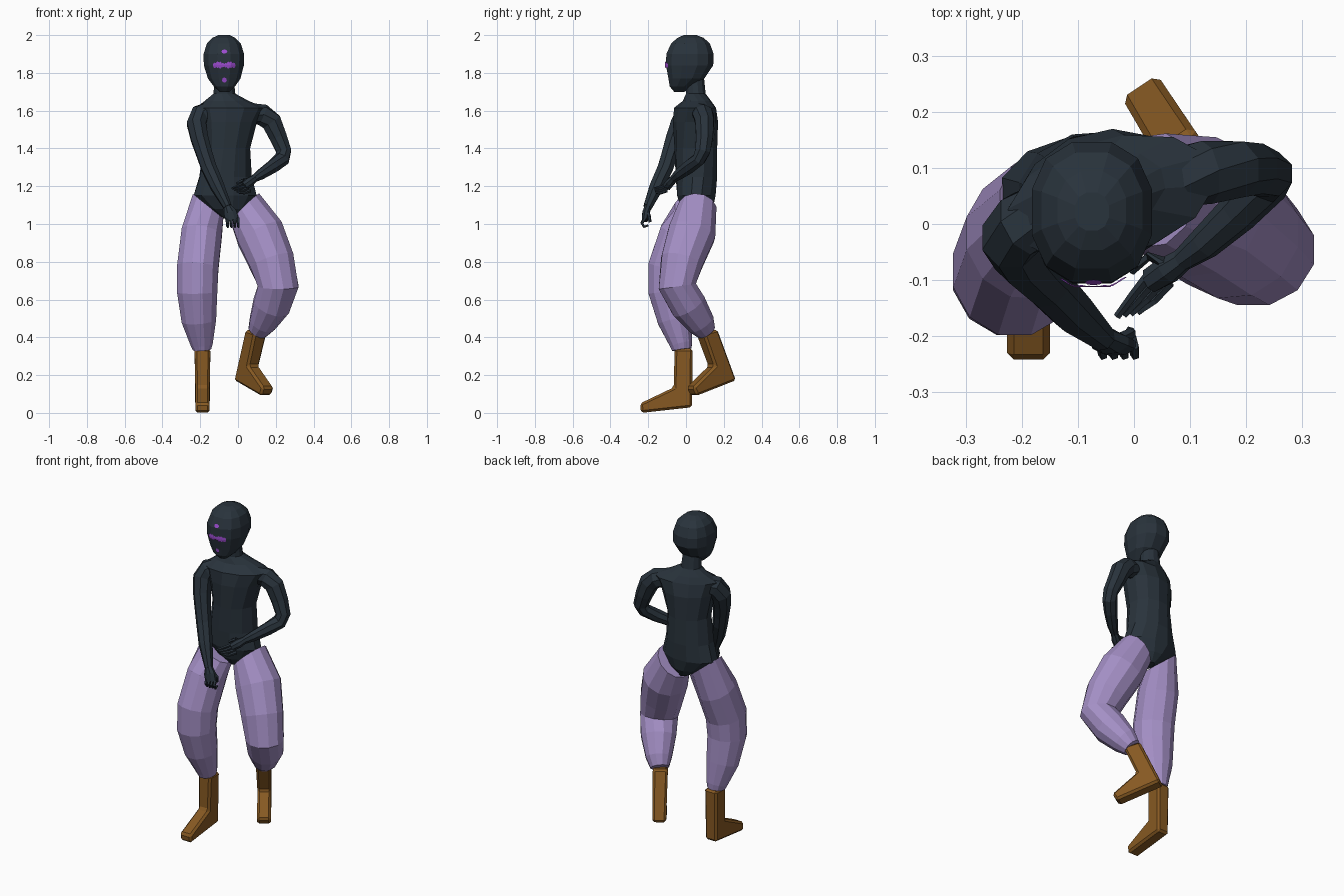
import bpy, bmesh, math
from mathutils import Vector, Matrix
from mathutils.bvhtree import BVHTree


def material(name, rgb):
    m = bpy.data.materials.new(name)
    m.diffuse_color = (*rgb, 1)
    return m


SLATE = material("dark slate", (0.022, 0.033, 0.045))
LILAC = material("lilac cloth", (0.37, 0.275, 0.56))
BROWN = material("brown leather", (0.24, 0.10, 0.016))
PURPLE = material("purple paint", (0.33, 0.07, 0.62))


def finish(name, bm, mat):
    bmesh.ops.recalc_face_normals(bm, faces=bm.faces[:])
    me = bpy.data.meshes.new(name)
    bm.to_mesh(me)
    bm.free()
    me.materials.append(mat)
    ob = bpy.data.objects.new(name, me)
    bpy.context.collection.objects.link(ob)
    return ob


def loft(name, rings, mat, n=10, yaw=0, first=None, flat=False, power=1.0):
    """Rings are (x, y, z, half width, half depth[, yaw]); they follow the path direction."""
    bm = bmesh.new()
    pts = [Vector(r[:3]) for r in rings]
    loops = []
    for i, r in enumerate(rings):
        t = pts[min(i + 1, len(pts) - 1)] - pts[max(i - 1, 0)]
        if i == 0 and first:
            t = Vector(first)
        if flat:
            t = Vector((0, 0, 1))
        t.normalize()
        a = math.radians(r[5] if len(r) > 5 else yaw)
        u = Vector((math.cos(a), math.sin(a), 0))
        u = (u - t * u.dot(t)).normalized()
        v = t.cross(u)
        loop = []
        for k in range(n):
            ang = 2 * math.pi * (k + 0.5) / n
            c, s = math.cos(ang), math.sin(ang)
            c, s = (math.copysign(abs(q) ** power, q) * 1.03 for q in (c, s))
            loop.append(bm.verts.new(pts[i] + u * c * r[3] + v * s * r[4]))
        loops.append(loop)
    for p, q in zip(loops, loops[1:]):
        for k in range(n):
            bm.faces.new((p[k], p[(k + 1) % n], q[(k + 1) % n], q[k]))
    bm.faces.new(loops[0])
    bm.faces.new(loops[-1])
    return finish(name, bm, mat)


# Torso with twisted shoulders, running up into the neck
loft("torso", [
    (-0.045, 0.06, 1.03, 0.03, 0.05),
    (-0.055, 0.058, 1.08, 0.10, 0.085),
    (-0.068, 0.055, 1.15, 0.168, 0.102),
    (-0.066, 0.055, 1.25, 0.138, 0.108, 4),
    (-0.060, 0.052, 1.40, 0.122, 0.110, 8),
    (-0.052, 0.050, 1.54, 0.150, 0.114, 13),
    (-0.040, 0.048, 1.615, 0.185, 0.102, 15),
    (-0.060, 0.058, 1.652, 0.115, 0.070, 12),
    (-0.072, 0.052, 1.69, 0.058, 0.052),
    (-0.074, 0.045, 1.78, 0.050, 0.050)], SLATE, n=12, flat=True)

# Head
head = loft("head", [
    (-0.072, -0.035, 1.70, 0.026, 0.028),
    (-0.072, -0.028, 1.728, 0.056, 0.058),
    (-0.073, 0.002, 1.77, 0.086, 0.095),
    (-0.075, 0.019, 1.84, 0.106, 0.125),
    (-0.075, 0.021, 1.90, 0.107, 0.125),
    (-0.075, 0.024, 1.955, 0.090, 0.103),
    (-0.075, 0.024, 1.985, 0.061, 0.070),
    (-0.075, 0.022, 2.0, 0.030, 0.034)], SLATE, n=12, flat=True, power=0.85)

# Face paint: small plates draped on the front of the head
probe = bmesh.new()
probe.from_mesh(head.data)
tree = BVHTree.FromBMesh(probe)


def drape(bm, x, z):
    hit = tree.ray_cast(Vector((x, -1, z)), Vector((0, 1, 0)))[0]
    return bm.verts.new((x, hit.y - 0.006, z))


paint = bmesh.new()
spots = [(-0.072, 1.913, 0.016, 0.011), (-0.072, 1.762, 0.013, 0.014)]
for side in (-1, 1):
    spots += [(-0.073 + side * dx, z, rx, rz) for dx, z, rx, rz in (
        (0.007, 1.841, 0.009, 0.012), (0.021, 1.841, 0.010, 0.019),
        (0.035, 1.843, 0.010, 0.018), (0.050, 1.840, 0.010, 0.015))]
for x, z, rx, rz in spots:
    mid = drape(paint, x, z)
    rim = [drape(paint, x + rx * math.cos(k * math.pi / 4), z + rz * math.sin(k * math.pi / 4))
           for k in range(8)]
    for k in range(8):
        paint.faces.new((mid, rim[k], rim[(k + 1) % 8]))
finish("face_paint", paint, PURPLE)
probe.free()

# Arms
loft("right_arm", [
    (-0.130, 0.03, 1.60, 0.055, 0.055), (-0.200, 0.0, 1.575, 0.056, 0.06),
    (-0.220, -0.025, 1.53, 0.053, 0.06), (-0.203, -0.058, 1.45, 0.048, 0.052),
    (-0.178, -0.086, 1.37, 0.044, 0.045), (-0.155, -0.108, 1.30, 0.042, 0.043),
    (-0.110, -0.155, 1.20, 0.038, 0.039), (-0.055, -0.203, 1.09, 0.023, 0.024)],
    SLATE, n=8, first=(-1, -0.4, -0.2))
loft("left_arm", [
    (0.06, 0.08, 1.59, 0.055, 0.05), (0.13, 0.092, 1.578, 0.056, 0.055),
    (0.178, 0.098, 1.54, 0.056, 0.052), (0.213, 0.098, 1.46, 0.048, 0.047),
    (0.243, 0.088, 1.385, 0.041, 0.042), (0.233, 0.07, 1.345, 0.042, 0.036),
    (0.185, 0.02, 1.305, 0.036, 0.037), (0.125, -0.035, 1.265, 0.029, 0.03),
    (0.085, -0.065, 1.24, 0.02, 0.02)], SLATE, n=8, first=(1, 0.2, -0.2))

# Hands: palms and fingers
loft("right_palm", [(-0.057, -0.2, 1.095, 0.021, 0.02), (-0.042, -0.212, 1.06, 0.036, 0.02),
                    (-0.03, -0.217, 1.02, 0.036, 0.018)], SLATE, n=8)
loft("left_palm", [(0.087, -0.063, 1.241, 0.02, 0.02), (0.06, -0.082, 1.222, 0.026, 0.024),
                   (0.03, -0.1, 1.20, 0.022, 0.024)], SLATE, n=8)


def finger(name, points, r):
    loft(name, [(*p, r * (1 - 0.15 * i), r * (1 - 0.15 * i)) for i, p in enumerate(points)],
         SLATE, n=5)


for i in range(4):
    x = -0.058 + 0.019 * i
    finger("right_finger", [(x, -0.217, 1.03), (x + 0.003, -0.234, 1.005),
                            (x + 0.004, -0.222, 0.985), (x, -0.20, 0.992)], 0.010)
    o = 0.012 * i
    finger("left_finger", [(0.028 + o, -0.09 - 0.4 * o, 1.212 - o), (0.0 + o, -0.125 - 0.3 * o, 1.20 - o),
                           (-0.03 + o, -0.165 + 0.2 * o, 1.188 - 0.6 * o)], 0.0095)
finger("right_thumb", [(-0.025, -0.205, 1.07), (-0.005, -0.195, 1.04), (-0.008, -0.19, 1.01)], 0.011)
finger("left_thumb", [(0.06, -0.07, 1.235), (0.025, -0.058, 1.232), (-0.005, -0.085, 1.215)], 0.010)

# Baggy trouser legs
loft("right_trouser_leg", [
    (-0.158, 0.036, 1.095, 0.104, 0.094), (-0.192, -0.022, 0.95, 0.108, 0.117),
    (-0.213, -0.084, 0.77, 0.110, 0.117), (-0.216, -0.089, 0.64, 0.107, 0.110),
    (-0.207, -0.060, 0.49, 0.092, 0.090), (-0.192, -0.026, 0.365, 0.059, 0.060),
    (-0.190, -0.022, 0.335, 0.048, 0.052)], LILAC, n=12, first=(-0.63, 0, -0.78))
loft("left_trouser_leg", [
    (0.037, 0.06, 1.085, 0.106, 0.10), (0.116, 0.030, 0.95, 0.128, 0.126),
    (0.179, -0.022, 0.80, 0.120, 0.112), (0.213, -0.046, 0.67, 0.108, 0.100),
    (0.177, 0.012, 0.57, 0.099, 0.096), (0.129, 0.078, 0.475, 0.072, 0.075),
    (0.103, 0.106, 0.43, 0.052, 0.052)], LILAC, n=12, first=(0.7, -0.1, -0.7))


# Boots: one side profile, extruded and chamfered, then posed
def boot(name, matrix, top=0.34):
    profile = [(-0.060, top), (0.035, top), (0.032, 0.03), (-0.238, 0.0),
               (-0.243, 0.05), (-0.065, 0.135)]
    bm = bmesh.new()
    sides = []
    for s in (-1, 1):
        sides.append([bm.verts.new((s * (0.042 if z > 0.3 else 0.038), y, z)) for y, z in profile])
        bm.faces.new(sides[-1])
    for k in range(len(profile)):
        j = (k + 1) % len(profile)
        bm.faces.new((sides[0][k], sides[0][j], sides[1][j], sides[1][k]))
    bmesh.ops.recalc_face_normals(bm, faces=bm.faces[:])
    bmesh.ops.bevel(bm, geom=bm.edges[:], offset=0.012, segments=1, affect='EDGES')
    bm.transform(matrix)
    finish(name, bm, BROWN)


boot("right_boot", Matrix.Translation((-0.188, 0, 0)))
back = Vector((-0.54, 0.80, 0.20)).normalized()
up = Vector((0.22, -0.35, 0.91)).normalized()
pose = Matrix((back.cross(up).normalized(), back, up)).transposed().to_4x4()
origin = Vector((0.096, 0.110, 0.432)) - pose @ Vector((0, -0.012, 0.325))
boot("left_boot", Matrix.Translation(origin) @ pose, 0.325)
